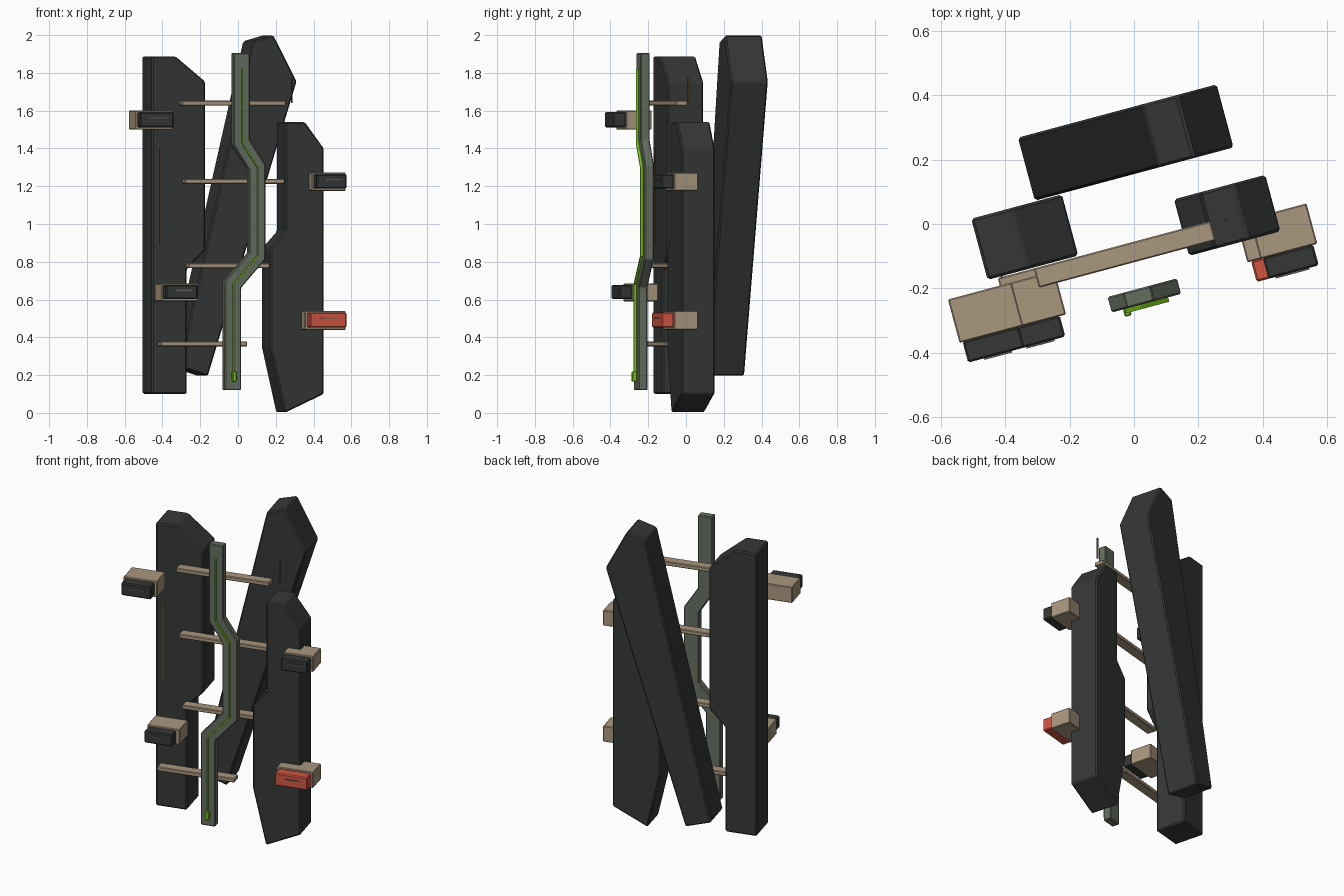
import bpy, bmesh, math
from mathutils import Vector

if "Cube" in bpy.data.objects:
    bpy.data.objects.remove(bpy.data.objects["Cube"])

TURN = math.radians(15)  # whole assembly is turned about z


def mat(name, rgb):
    m = bpy.data.materials.new(name)
    m.diffuse_color = (*rgb, 1)
    m.use_nodes = True
    m.node_tree.nodes["Principled BSDF"].inputs["Base Color"].default_value = m.diffuse_color
    return m


DARK = mat("charcoal", (0.035, 0.039, 0.038))
TAN = mat("tan", (0.40, 0.31, 0.21))
RED = mat("red", (0.62, 0.09, 0.055))
SAGE = mat("sage", (0.13, 0.155, 0.115))
GREEN = mat("bright_green", (0.2, 0.58, 0.01))
GREY = mat("slit_grey", (0.12, 0.12, 0.11))
BROWN = mat("brown", (0.10, 0.06, 0.035))


def prism(name, profile, v0, v1, material, bevel=0.0):
    """Extrude a (u, z) outline from depth v0 to v1."""
    bm = bmesh.new()
    front = [bm.verts.new((u, v0, z)) for u, z in profile]
    back = [bm.verts.new((u, v1, z)) for u, z in profile]
    bm.faces.new(front)
    bm.faces.new(back[::-1])
    n = len(profile)
    for i in range(n):
        j = (i + 1) % n
        bm.faces.new((front[i], back[i], back[j], front[j]))
    bmesh.ops.recalc_face_normals(bm, faces=bm.faces)
    me = bpy.data.meshes.new(name)
    bm.to_mesh(me)
    bm.free()
    ob = bpy.data.objects.new(name, me)
    bpy.context.collection.objects.link(ob)
    ob.rotation_euler.z = TURN
    me.materials.append(material)
    if bevel:
        b = ob.modifiers.new("bevel", 'BEVEL')
        b.width, b.segments = bevel, 1
    return ob


def box(name, u0, u1, v0, v1, z0, z1, material, bevel=0.0):
    return prism(name, [(u0, z0), (u1, z0), (u1, z1), (u0, z1)], v0, v1, material, bevel)


def ribbon(path, width):
    """Mitred outline around an open path."""
    pts = [Vector(p) for p in path]
    left, right = [], []
    for i, p in enumerate(pts):
        dirs = []
        if i > 0:
            dirs.append((p - pts[i - 1]).normalized())
        if i < len(pts) - 1:
            dirs.append((pts[i + 1] - p).normalized())
        normals = [Vector((-d.y, d.x)) for d in dirs]
        n = sum(normals, Vector((0, 0))).normalized()
        n *= width / 2 / n.dot(normals[0])
        left.append(tuple(p + n))
        right.append(tuple(p - n))
    return left + right[::-1]


# three tall slabs
prism("left_slab", [(-.485, .10), (-.293, .10), (-.293, .76), (-.193, .86), (-.193, 1.755),
                    (-.355, 1.888), (-.485, 1.888)], -.05, .147, DARK, .008)
prism("right_slab", [(.22, 0), (.434, .10), (.434, 1.40), (.33, 1.54), (.222, 1.54),
                     (.222, .96), (.14, .87), (.14, .35)], -.14, .042, DARK, .008)
prism("leaning_back_slab", [(-.124, .195), (.363, 1.755), (.235, 2.0), (.121, 1.967),
                            (-.281, .245)], .15, .353, DARK, .008)

# cross bars
for i, (u0, u1, z) in enumerate([(-.337, .232, 1.64), (-.32, .227, 1.226),
                                 (-.30, .152, .78), (-.453, .02, .365)]):
    box(f"cross_bar_{i + 1}", u0, u1, -.115, -.053, z - .013, z + .013, TAN, .004)

# zigzag duct with its light strip and end lamp
path = [(-.045, 1.905), (-.045, 1.43), (.04, 1.30), (.04, .83), (-.093, .68), (-.093, .12)]
prism("zigzag_duct", ribbon(path, .09), -.248, -.198, SAGE, .005)
strip = [(path[0][0], 1.82)] + path[1:-1] + [(path[-1][0], .20)]
prism("light_strip", ribbon(strip, .007), -.262, -.246, GREEN)
box("end_lamp", -.102, -.080, -.272, -.247, .165, .22, GREEN, .004)

# side pods: tan housing, coloured cap, slit
pods = [("upper_left", -.62, -.415, -.217, -.61, -.428, 1.50, 1.60, DARK),
        ("lower_left", -.476, -.277, -.217, -.469, -.297, .59, .685, DARK),
        ("upper_right", .352, .535, -.207, .36, .522, 1.175, 1.272, DARK),
        ("lower_right", .31, .535, -.207, .322, .522, .44, .54, RED)]
for name, u0, u1, v, c0, c1, z0, z1, m in pods:
    box(name + "_housing", u0, u1, v, -.077, z0, z1, TAN, .004)
    box(name + "_cap", c0, c1, v - .066, v + .002, z0 + .012, z1 - .008, m, .006)
    mid, zs = (c0 + c1) / 2 + .005, (z0 + z1) / 2 + .012
    box(name + "_slit", mid - .045, mid + .045, v - .071, v - .064, zs - .003, zs + .003, GREY)

# thin vertical wires
box("left_wire", -.443, -.438, -.056, -.046, .90, 1.40, BROWN)
box("right_wire", .276, .281, -.065, -.056, 1.64, 1.775, BROWN)
